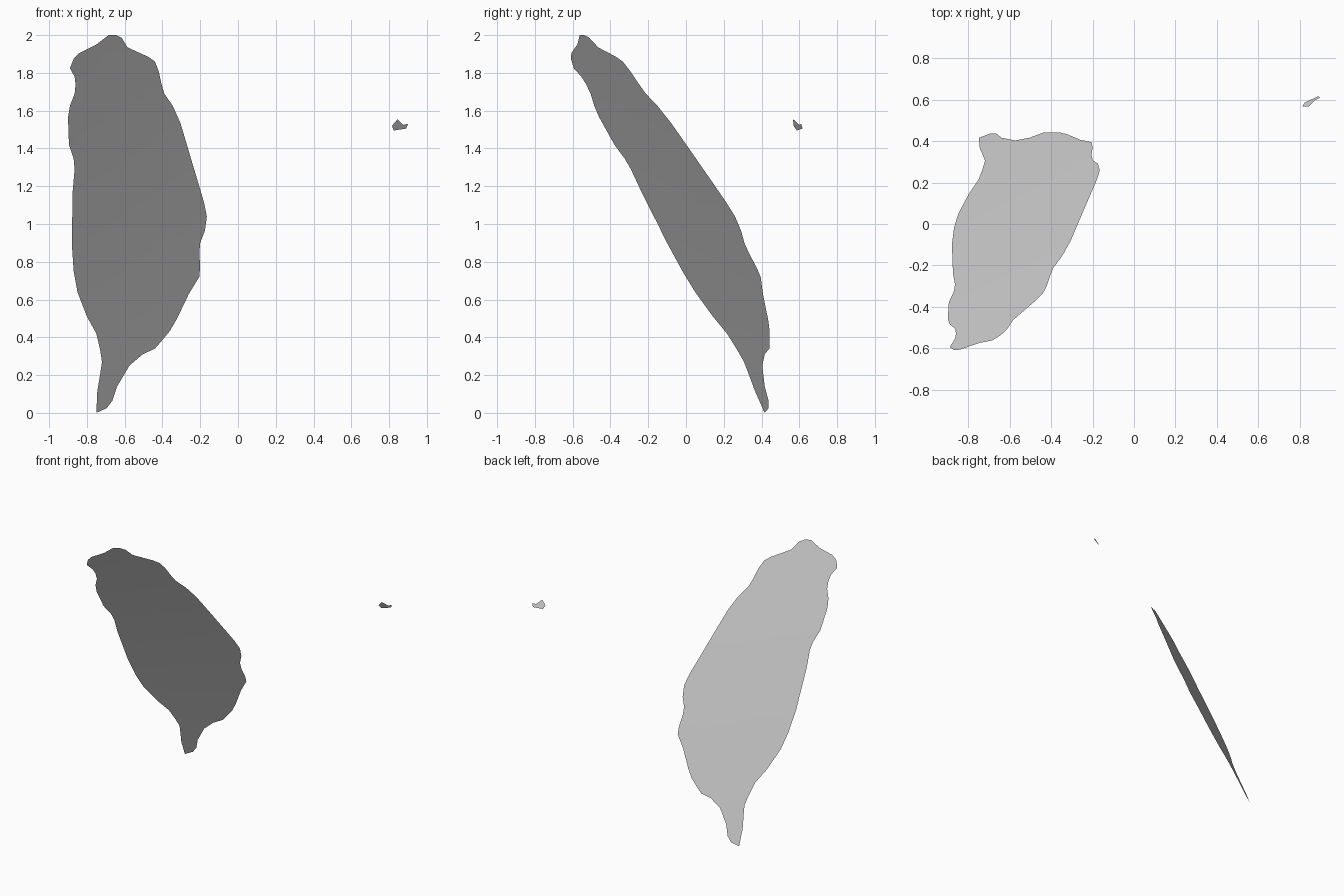
import bpy, bmesh
from math import sqrt
from mathutils import Vector

if "Cube" in bpy.data.objects:
    bpy.data.objects.remove(bpy.data.objects["Cube"])

# Both islands are thin patches of one large sphere (a globe surface)
R = 36.0
CENTRE = Vector((16.521, -28.218, -13.334))


def on_globe(x, z):
    y = CENTRE.y + sqrt(R * R - (x - CENTRE.x) ** 2 - (z - CENTRE.z) ** 2)
    return Vector((x, y, z))


def globe_patch(name, outline, step):
    """Fill a coastline drawn in the front view, slice it, lay it on the globe."""
    bm = bmesh.new()
    # reversed so the normals point outwards from the globe
    bm.faces.new([bm.verts.new((x, 0, z)) for x, z in reversed(outline)])
    for axis in (0, 2):
        normal = Vector((0, 0, 0))
        normal[axis] = 1
        for i in range(-10, 21):
            bmesh.ops.bisect_plane(
                bm, geom=bm.verts[:] + bm.edges[:] + bm.faces[:], dist=1e-5,
                plane_co=normal * (i * step + 0.0013), plane_no=normal)
    for v in bm.verts:
        v.co = on_globe(v.co.x, v.co.z)
    bmesh.ops.triangulate(bm, faces=bm.faces[:])
    mesh = bpy.data.meshes.new(name)
    bm.to_mesh(mesh)
    bm.free()
    mesh.shade_smooth()
    obj = bpy.data.objects.new(name, mesh)
    bpy.context.collection.objects.link(obj)
    return obj


# Coastlines as (x, z), starting at the lowest tip and running up the right side
main_coast = [
    (-.75, 0), (-.695, .025), (-.665, .065), (-.64, .14), (-.575, .25),
    (-.505, .31), (-.44, .34), (-.405, .38), (-.36, .435), (-.325, .495),
    (-.26, .63), (-.205, .72), (-.2, .775), (-.205, .845), (-.2, .9),
    (-.175, .965), (-.165, 1.04), (-.18, 1.115), (-.305, 1.535),
    (-.345, 1.625), (-.39, 1.69), (-.405, 1.74), (-.42, 1.81), (-.44, 1.86),
    (-.475, 1.885), (-.585, 1.935), (-.615, 1.985), (-.645, 2), (-.685, 2),
    (-.75, 1.95), (-.84, 1.905), (-.87, 1.875), (-.89, 1.825), (-.865, 1.78),
    (-.86, 1.74), (-.865, 1.69), (-.89, 1.625), (-.9, 1.565), (-.895, 1.42),
    (-.87, 1.345), (-.865, 1.29), (-.875, 1.175), (-.88, .9), (-.87, .75),
    (-.85, .64), (-.8, .51), (-.75, .42), (-.73, .335), (-.72, .27),
    (-.73, .205), (-.745, .115)]
islet_coast = [(.825, 1.495), (.89, 1.505), (.9, 1.53), (.875, 1.525),
               (.845, 1.555), (.815, 1.52)]

globe_patch("main_island", main_coast, 0.2)
globe_patch("small_islet", islet_coast, 0.2)
